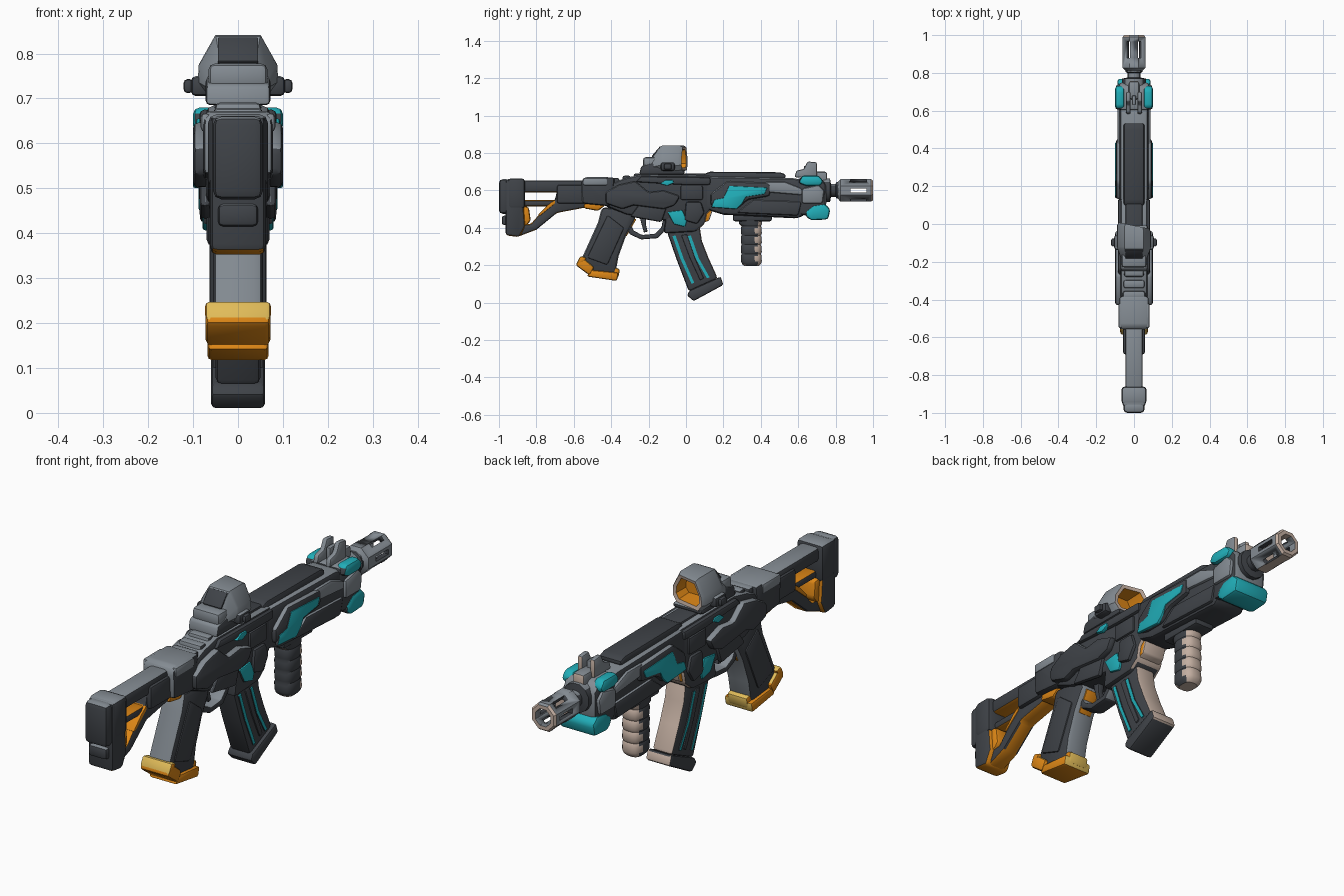
import bpy, bmesh, math
from mathutils import Matrix

if "Cube" in bpy.data.objects:
    bpy.data.objects.remove(bpy.data.objects["Cube"])

COLOURS = {
    "dark": (0.05, 0.056, 0.065), "grey": (0.23, 0.26, 0.29), "teal": (0.015, 0.42, 0.48),
    "orange": (0.72, 0.24, 0.008), "yellow": (0.75, 0.5, 0.1), "tan": (0.55, 0.43, 0.36),
}
NAMES = list(COLOURS)
MATS = [bpy.data.materials.new(n) for n in NAMES]
for m in MATS:
    m.diffuse_color = (*COLOURS[m.name], 1)


def finish(bm, name, side, up=None, front=None, back=None, down=None, inside=None, tilt=0.55):
    """Colour faces by direction (and a hollow by face range), smooth shade and link."""
    bmesh.ops.recalc_face_normals(bm, faces=bm.faces)
    bm.normal_update()
    bm.faces.index_update()
    for f in bm.faces:
        n, c = f.normal, side
        if n.z > 0.6: c = up or c
        elif n.z < -0.75: c = down or c
        elif n.y > tilt: c = front or c
        elif n.y < -0.55: c = back or c
        if inside and f.index >= inside[0] and f.index != len(bm.faces) - 2: c = inside[1]
        f.material_index = NAMES.index(c)
    me = bpy.data.meshes.new(name)
    bm.to_mesh(me)
    bm.free()
    for m in MATS:
        me.materials.append(m)
    ob = bpy.data.objects.new(name, me)
    bpy.context.collection.objects.link(ob)
    bpy.ops.object.select_all(action='DESELECT')
    ob.select_set(True)
    bpy.context.view_layer.objects.active = ob
    bpy.ops.object.shade_smooth_by_angle(angle=math.radians(35))
    return ob


def prism(name, pts, x, side="dark", bevel=0.012, inner=None, **cols):
    """Side profile (y, z) extruded across x; with inner, a mirrored pair."""
    bm = bmesh.new()
    for a, b in [(-x, x)] if inner is None else [(inner, x), (-x, -inner)]:
        f = bm.faces.new([bm.verts.new((a, y, z)) for y, z in pts])
        r = bmesh.ops.extrude_face_region(bm, geom=[f])
        bmesh.ops.translate(bm, vec=(b - a, 0, 0), verts=[v for v in r["geom"] if isinstance(v, bmesh.types.BMVert)])
    bmesh.ops.recalc_face_normals(bm, faces=bm.faces)
    if bevel:
        bmesh.ops.bevel(bm, geom=[e for e in bm.edges if e.calc_face_angle(0) > 0.5], offset=bevel, segments=2,
                        profile=0.5, affect='EDGES', clamp_overlap=True)
    return finish(bm, name, side, **cols)


def box(name, y0, y1, z0, z1, x, side="dark", **kw):
    return prism(name, [(y0, z0), (y1, z0), (y1, z1), (y0, z1)], x, side, **kw)


def loft(name, secs, axis='y', n=8, power=1.0, shape=None, side="dark", **cols):
    """Rings (t, centre, half x, half v) joined along an axis, capped at both ends."""
    if not shape:
        ang = [2 * math.pi * (i + 0.5) / n for i in range(n)]
        shape = [[math.copysign(abs(k) ** power, k) for k in (math.cos(a), math.sin(a))] for a in ang]
    bm = bmesh.new()
    rings = [[bm.verts.new((u * hu, t, c + v * hv) if axis == 'y' else (u * hu, c + v * hv, t))
              for u, v in shape] for t, c, hu, hv in secs]
    for r, s in zip(rings, rings[1:]):
        for i in range(n):
            bm.faces.new((r[i], r[(i + 1) % n], s[(i + 1) % n], s[i]))
    bm.faces.new(rings[0])
    bm.faces.new(rings[-1])
    return finish(bm, name, side, **cols)


# Stock
prism("butt_pad", [(-.965, .36), (-.89, .35), (-.86, .41), (-.87, .54), (-.86, .655), (-.965, .662)],
      .062, bevel=.016, up="grey", front="orange", down="orange")
box("butt_end_pad", -1, -.94, .475, .66, .056, up="grey", bevel=.02)
box("butt_end_insert", -.985, -.94, .415, .465, .045, up="grey")
box("butt_collar", -.955, -.86, .50, .665, .067, up="grey", bevel=.02)
prism("butt_inner_gusset", [(-.88, .40), (-.845, .42), (-.83, .44), (-.84, .51), (-.88, .52)], .046, "orange")
box("stock_tube", -.88, -.53, .59, .652, .046, up="grey", bevel=.016, down="orange")
prism("stock_strut", [(-.9, .352), (-.8, .39), (-.69, .48), (-.53, .51), (-.53, .61), (-.69, .6),
                      (-.70, .55), (-.76, .50), (-.83, .42), (-.9, .42)], .04, down="orange", up="orange")
prism("strut_liner", [(-.78, .465), (-.70, .53), (-.70, .55), (-.735, .525), (-.79, .47)], .043, "orange", bevel=.003)
box("stock_rib", -.88, -.69, .515, .548, .034, down="orange", up="orange")
box("tube_side_plates", -.69, -.5, .53, .63, .058)
prism("stock_hinge", [(-.555, .53), (-.4, .515), (-.38, .67), (-.54, .672), (-.56, .65)],
      .078, up="grey", back="grey", bevel=.02)
box("hinge_side_plates", -.55, -.42, .625, .668, .083, "grey", inner=.06, bevel=.01)
prism("hinge_catch", [(-.55, .505), (-.47, .49), (-.42, .53), (-.54, .54)], .05, "orange")

# Receiver with raised side plates
prism("receiver", [(-.44, .52), (-.32, .47), (-.12, .44), (.07, .43), (.14, .50), (.14, .68), (-.24, .685),
                   (-.33, .665), (-.44, .62)], .072, up="grey", front="tan", bevel=.02)
prism("receiver_side_plates", [(-.43, .53), (-.34, .50), (-.28, .52), (-.12, .50), (-.06, .52), (-.03, .57),
                               (-.12, .60), (-.2, .59), (-.27, .65), (-.36, .63), (-.43, .59)],
      .1, inner=.06, bevel=.014, up="grey")
prism("lower_side_plates", [(-.30, .46), (-.13, .43), (-.10, .52), (-.24, .54)], .086, inner=.06, up="grey")
prism("upper_side_rails", [(-.27, .645), (-.02, .63), (.13, .63), (.13, .67), (-.24, .675)], .086, inner=.06, bevel=.01)
box("ejection_covers", -.03, .09, .55, .625, .082, inner=.06, bevel=.008)
prism("selector_panels", [(-.14, .635), (-.11, .655), (-.07, .655), (-.065, .64), (-.1, .625)],
      .093, "teal", inner=.075, bevel=.004, back="dark")
prism("magwell", [(-.12, .37), (.05, .38), (.1, .42), (.12, .52), (-.1, .52)], .07, front="tan", bevel=.015)
prism("magwell_panels", [(-.1, .485), (-.065, .42), (-.005, .405), (.005, .44), (-.02, .495)],
      .079, "teal", inner=.06, bevel=.006, back="dark")
prism("magwell_lugs", [(-.01, .44), (.06, .42), (.1, .48), (.08, .54), (0, .54)], .085, inner=.06)
prism("magwell_release", [(.08, .42), (.125, .44), (.145, .5), (.1, .51)], .055, "orange", bevel=.006,
      front="tan", down="tan", tilt=.2)
for i, y in enumerate((-.40, -.34, -.28)):
    box(f"rear_cover_ridge_{i}", y, y + .045, .62, .667 + .012 * i, .06 - .004 * i, up="grey", back="grey")

# Pistol grip
prism("grip", [(-.45, .51), (-.47, .43), (-.565, .22), (-.52, .16), (-.38, .145), (-.36, .25), (-.32, .36),
               (-.27, .45), (-.28, .5)], .056, bevel=.02, back="grey", front="grey")
prism("grip_side_pads", [(-.42, .47), (-.53, .24), (-.42, .2), (-.33, .4)], .063, inner=.04, bevel=.01)
prism("grip_front_insert", [(-.325, .36), (-.318, .355), (-.266, .445), (-.275, .45)], .03, "orange", bevel=.002)
prism("grip_base", [(-.59, .20), (-.515, .145), (-.49, .19), (-.565, .25)],
      .072, "orange", bevel=.012, back="orange", up="yellow")
prism("grip_base_cap", [(-.588, .205), (-.55, .21), (-.53, .24), (-.565, .25)], .073, "orange",
      bevel=.01, back="yellow", up="yellow")
prism("grip_foot", [(-.53, .14), (-.37, .116), (-.36, .16), (-.51, .175)], .068, "orange", bevel=.01, front="yellow")
prism("grip_foot_toe", [(-.40, .13), (-.363, .13), (-.352, .18), (-.39, .19)], .05, "orange", front="yellow", up="yellow")

# Trigger and guard
prism("trigger_guard", [(-.34, .44), (-.30, .365), (-.24, .338), (-.15, .345), (-.10, .40), (-.10, .45),
                        (-.125, .44), (-.13, .405), (-.165, .368), (-.235, .362), (-.28, .385), (-.31, .45)],
      .034, bevel=.007, up="grey", front="grey")
prism("trigger", [(-.25, .47), (-.235, .41), (-.225, .375), (-.205, .38), (-.215, .42), (-.21, .47)], .014, bevel=.004)

# Curved magazine
prism("magazine", [(-.11, .42), (-.095, .36), (-.05, .23), (.015, .06), (.17, .13), (.12, .24), (.085, .33), (.07, .43)],
      .05, front="tan", bevel=.014)
prism("magazine_base", [(.005, .04), (.04, .008), (.2, .095), (.185, .14), (.165, .13), (.02, .065)],
      .06, bevel=.01, front="tan")
for i, off in enumerate((0, .082)):
    prism(f"magazine_stripe_{i}", [(-.072 + off, .355), (-.03 + off, .235), (.03 + off, .10 + i * .03),
                                   (.044 + off, .106 + i * .03), (-.014 + off, .239), (-.056 + off, .36)],
          .055, "teal", inner=.046, bevel=0, back="dark", front="dark")
prism("magazine_spine", [(-.025, .36), (.02, .24), (.075, .12), (.095, .13), (.045, .245), (.005, .365)],
      .056, inner=.04, bevel=.005)

# Handguard
prism("handguard", [(.1, .5), (.2, .47), (.6, .45), (.65, .48), (.65, .65), (.58, .665), (.1, .675)],
      .076, up="grey", bevel=.022)
prism("handguard_side_shells", [(.13, .52), (.18, .505), (.28, .505), (.33, .55), (.45, .57), (.45, .64), (.22, .65),
                                (.13, .58)], .096, inner=.06, bevel=.016, up="grey")
prism("handguard_panels", [(.135, .51), (.27, .50), (.30, .53), (.32, .565), (.42, .58), (.435, .615),
                           (.23, .625), (.2, .56), (.15, .55)], .1, "teal", inner=.085, bevel=.005, back="dark")
prism("handguard_grey_strips", [(.44, .59), (.62, .575), (.62, .61), (.53, .645), (.42, .645)],
      .088, "grey", inner=.06, bevel=.01)
prism("handguard_lower_rails", [(.27, .48), (.6, .465), (.62, .54), (.36, .55)], .087, inner=.06, up="grey")
prism("top_cover", [(.09, .66), (.53, .66), (.535, .685), (.50, .697), (.13, .70), (.1, .69)], .055, bevel=.012)
box("receiver_top_rail", -.24, .12, .66, .69, .045, bevel=.008)
box("foregrip_mount", .25, .46, .435, .485, .05)

# Softly ridged foregrip
ridges = [(.195, .35, .032, .038), (.205, .35, .042, .05)]
for i in range(4):
    z = .22 + i * .05
    ridges += [(z, .35, .047, .056), (z + .03, .349, .047, .056), (z + .04, .348, .043, .052)]
loft("foregrip", ridges + [(.42, .345, .046, .062), (.46, .345, .046, .065)], 'z', 16, .7,
     front="tan", down="tan", tilt=.25)

# Front block with accents and sight
prism("front_block", [(.60, .47), (.72, .46), (.75, .53), (.75, .63), (.72, .67), (.6, .67)],
      .082, up="grey", front="grey", bevel=.02)
prism("front_grey_plates", [(.62, .53), (.73, .53), (.74, .60), (.71, .63), (.62, .61)], .095, "grey", inner=.07)
prism("front_upper_accents", [(.6, .64), (.64, .625), (.72, .625), (.735, .65), (.71, .68), (.62, .68)],
      .1, "teal", inner=.05, bevel=.022, back="dark")
prism("front_lower_accent", [(.64, .46), (.67, .44), (.76, .445), (.772, .50), (.74, .53), (.68, .52), (.64, .49)],
      .088, "teal", bevel=.022, back="dark")
prism("front_sight", [(.58, .67), (.70, .67), (.70, .75), (.65, .755), (.63, .715), (.59, .705)],
      .042, "grey", inner=.018, bevel=.008, front="tan")
box("front_sight_post", .63, .68, .66, .73, .01, "grey", bevel=.004)
box("gas_tube", .66, .755, .63, .70, .028, "grey", front="tan")

# Barrel and hollow slotted muzzle
loft("barrel", [(.72, .6, .065, .065), (.77, .6, .065, .065), (.775, .6, .036, .036), (.80, .6, .036, .036),
                (.805, .6, .046, .046), (.83, .6, .046, .046)], n=12, up="grey")
muzzle = loft("muzzle", [(.81, .6, .045, .045), (.825, .6, .065, .065), (.99, .6, .065, .065), (1, .6, .057, .057),
                         (1, .6, .04, .04), (.86, .6, .04, .04)], side="grey", front="tan", down="tan")
for k in range(3):
    cut = box("slot_cutter", .88, .965, -.011, .011, .1, bevel=0)
    cut.data.transform(Matrix.Translation((0, 0, .6)) @ Matrix.Rotation(k * math.pi / 3, 4, 'Y'))
    cut.hide_render = True
    mod = muzzle.modifiers.new("slot", 'BOOLEAN')
    mod.operation, mod.object, mod.solver = 'DIFFERENCE', cut, 'EXACT'
    bpy.context.view_layer.objects.active = muzzle
    bpy.ops.object.modifier_apply(modifier=mod.name)
    bpy.data.objects.remove(cut)

# Optic: base, tapered hood with a skewed front opening, rear window and side knobs
prism("optic_base", [(-.25, .685), (-.01, .685), (-.005, .705), (-.08, .72), (-.15, .755), (-.24, .73)],
      .072, up="grey", back="grey", bevel=.01)
box("optic_rear_step", -.23, -.15, .72, .778, .066, "grey", bevel=.015)
HOOD = [(.97, .05), (.56, 1), (-.56, 1), (-.97, .05), (-1, -.55), (-.75, -1), (.75, -1), (1, -.55)]
hood = loft("optic_hood", [(-.18, .745, .07, .035), (-.132, .772, .088, .066), (-.12, .772, .09, .069),
                           (-.025, .772, .09, .069), (-.008, .77, .082, .062), (-.012, .77, .066, .048),
                           (-.085, .77, .06, .042)], shape=HOOD, side="grey", front="tan", inside=(40, "orange"))
for v in hood.data.vertices:
    if v.co.y > -.05:
        v.co.y -= .2 * v.co.x
prism("optic_rear_window", [(-.184, .783), (-.139, .836), (-.133, .831), (-.178, .777)], .045, bevel=.002)
box("optic_knobs", -.135, -.06, .705, .75, .105, inner=.06, bevel=.012, up="grey")
box("optic_knob_caps", -.118, -.077, .712, .743, .121, inner=.1, bevel=.008)

for m in bpy.data.materials:
    if m.users and not m.is_grease_pencil:
        m.use_nodes = True
        m.node_tree.nodes["Principled BSDF"].inputs["Base Color"].default_value = m.diffuse_color
